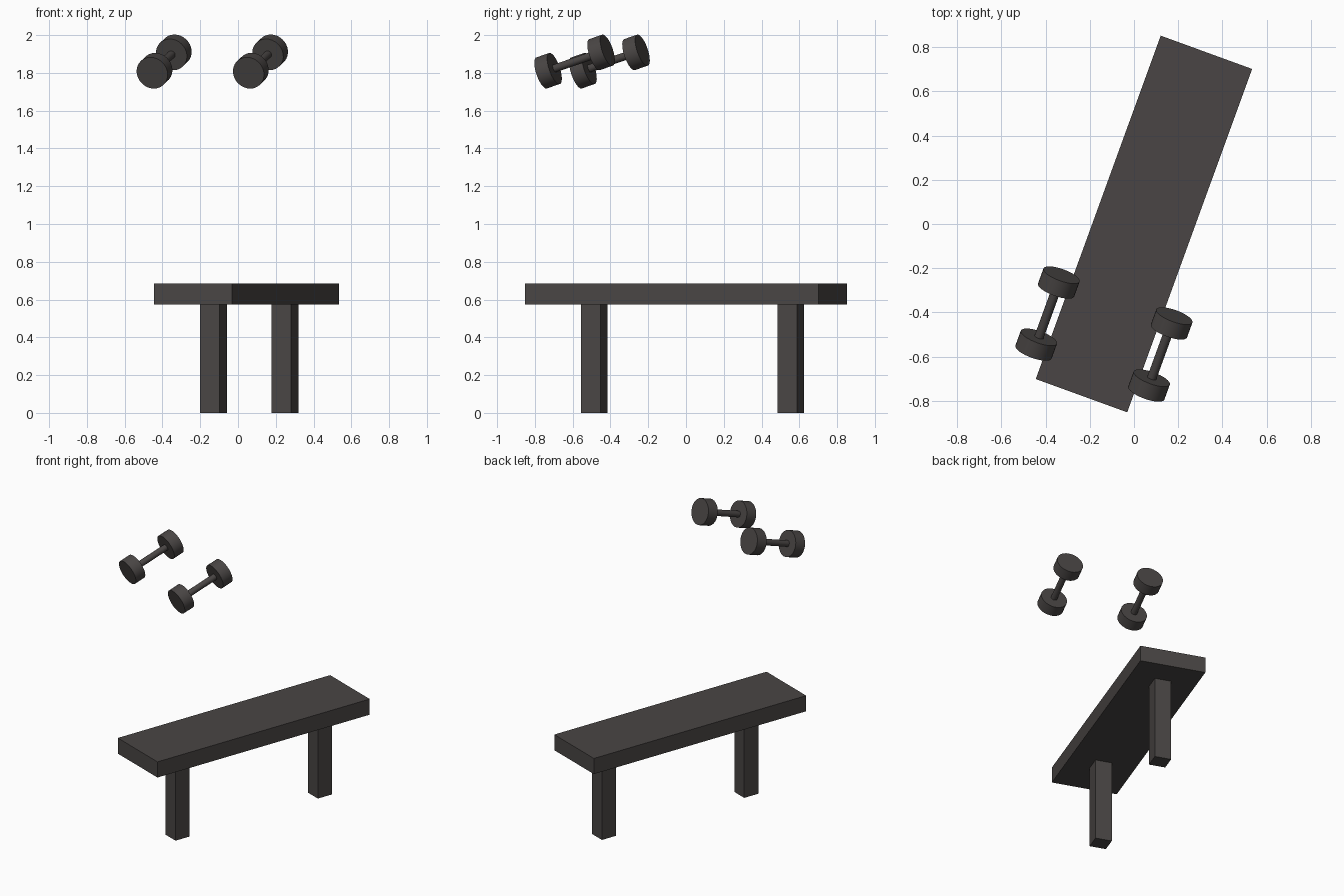
import bpy
from math import radians, sin, cos
from mathutils import Vector

default = bpy.data.objects.get("Cube")
if default:
    bpy.data.objects.remove(default, do_unlink=True)

YAW = radians(-20)      # everything is turned about the vertical
TILT = radians(18)      # the dumbbells rise towards the back

charcoal = bpy.data.materials.new("charcoal")
charcoal.use_nodes = True
colour = (0.067, 0.060, 0.058, 1)
charcoal.diffuse_color = colour
charcoal.node_tree.nodes["Principled BSDF"].inputs["Base Color"].default_value = colour


def finish(name):
    ob = bpy.context.object
    ob.name = name
    ob.data.materials.append(charcoal)
    return ob


def box(name, centre, size):
    bpy.ops.mesh.primitive_cube_add(size=1, location=centre, rotation=(0, 0, YAW))
    bpy.context.object.scale = size
    bpy.ops.object.transform_apply(location=False, rotation=False, scale=True)
    return finish(name)


def cylinder(name, centre, radius, depth):
    bpy.ops.mesh.primitive_cylinder_add(
        vertices=32, radius=radius, depth=depth, location=centre,
        rotation=(radians(-90) + TILT, 0, YAW))
    bpy.ops.object.shade_smooth_by_angle(angle=radians(40))
    return finish(name)


# Bench: a plank on two square posts
box("bench_top", (0.045, 0, 0.63), (0.44, 1.652, 0.11))
box("front_leg", (-0.13, -0.485, 0.2875), (0.11, 0.11, 0.575))
box("back_leg", (0.249, 0.555, 0.2875), (0.11, 0.11, 0.575))

# Dumbbells: a thin bar with a round weight at each end
axis = Vector((-sin(YAW) * cos(TILT), cos(YAW) * cos(TILT), sin(TILT)))
for side, centre in (("right", (-0.391, -0.405, 1.86)),
                     ("left", (0.119, -0.59, 1.86))):
    centre = Vector(centre)
    cylinder(side + "_dumbbell_bar", centre, 0.021, 0.29)
    for end, sign in (("front", -1), ("back", 1)):
        cylinder(f"{side}_dumbbell_{end}_weight",
                 centre + axis * sign * 0.157, 0.087, 0.076)
